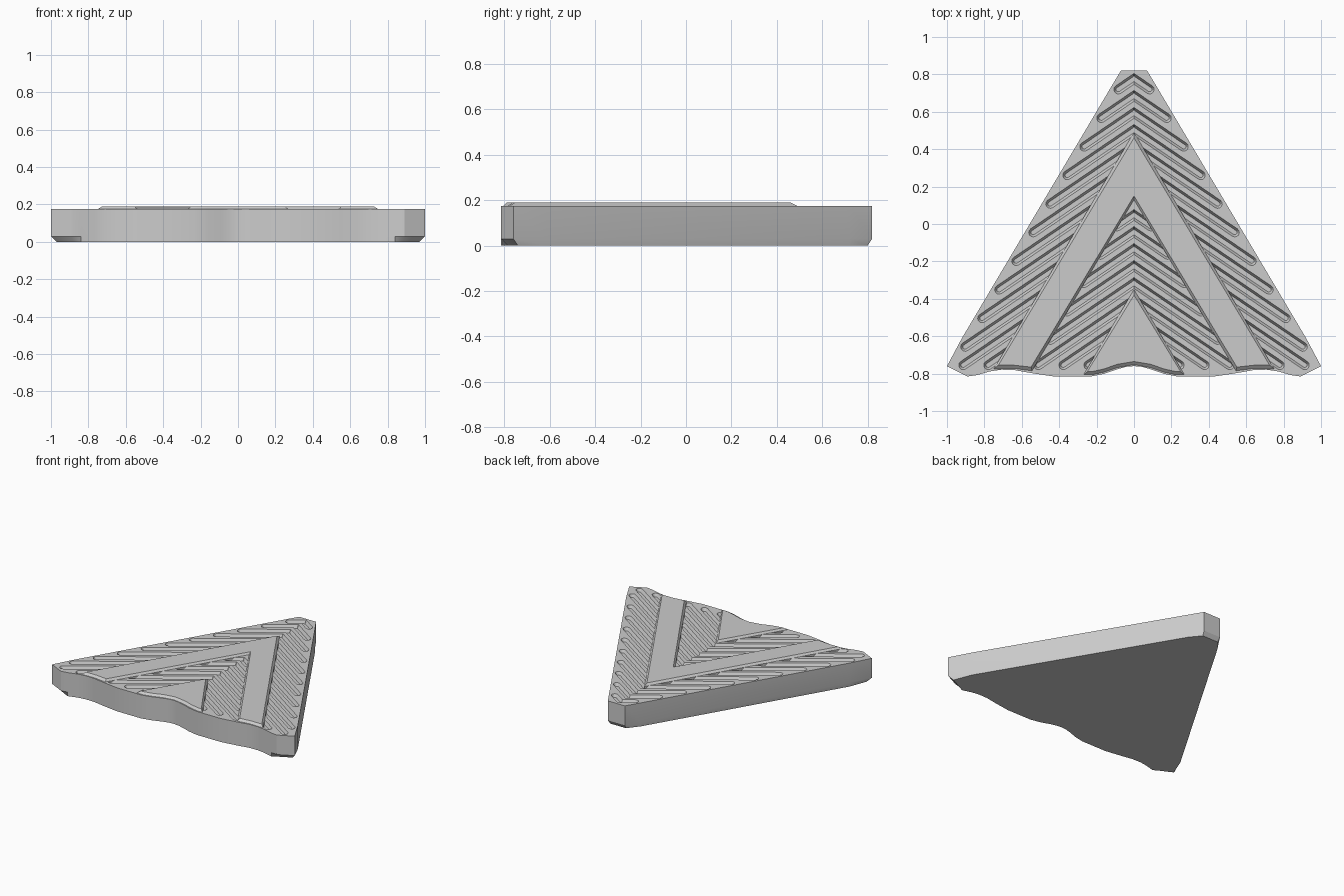
import bpy, bmesh, math

cube = bpy.data.objects.get("Cube")
if cube:
    bpy.data.objects.remove(cube, do_unlink=True)

GREY = (0.6, 0.6, 0.6, 1)
grey = bpy.data.materials.new("plain grey")
grey.use_nodes = True
grey.diffuse_color = GREY
grey.node_tree.nodes["Principled BSDF"].inputs["Base Color"].default_value = GREY

TOP = 0.175        # height of the body
RAISED = 0.19      # height of the raised panels
RIB = 0.68         # slope of the grooves
PITCH = 0.091      # vertical spacing of the grooves
DEPTH = 0.022


def loft(bm, loops):
    """Closed solid through loops of equal length."""
    rings = [[bm.verts.new(p) for p in loop] for loop in loops]
    bm.faces.new(rings[0][::-1])
    bm.faces.new(rings[-1])
    n = len(rings[0])
    for low, high in zip(rings, rings[1:]):
        for i in range(n):
            j = (i + 1) % n
            bm.faces.new((low[i], low[j], high[j], high[i]))


def finish(bm, name):
    bmesh.ops.recalc_face_normals(bm, faces=bm.faces)
    mesh = bpy.data.meshes.new(name)
    bm.to_mesh(mesh)
    bm.free()
    mesh.materials.append(grey)
    obj = bpy.data.objects.new(name, mesh)
    bpy.context.collection.objects.link(obj)
    return obj


def both_sides(half):
    """Mirror a half outline across x = 0."""
    return list(half) + [(-x, y) for x, y in reversed(half) if x > 0]


def at(outline, z):
    return [(x, y, z) for x, y in outline]


def select_only(obj):
    bpy.ops.object.select_all(action='DESELECT')
    obj.select_set(True)
    bpy.context.view_layer.objects.active = obj


# Body: triangular plate with a wavy front, corners chamfered underneath
back = [(0.07, 0.82), (0.13, 0.72), (0.92, -0.61)]
corner = [(1.0, -0.76), (0.89, -0.815)]
wave = [(0.84, -0.808), (0.77, -0.788), (0.71, -0.779), (0.64, -0.781),
        (0.55, -0.797), (0.43, -0.815), (0.23, -0.815), (0.16, -0.801),
        (0.09, -0.777), (0.04, -0.763), (0, -0.76)]
outline = both_sides(back + corner + wave)
base = both_sides([(0.065, 0.8)] + back[1:] + [(0.97, -0.74), (0.88, -0.785)] + wave)
bm = bmesh.new()
loft(bm, [at(base, 0), at(outline, 0.03), at(outline, TOP)])
body = finish(bm, "body")


def groove(bm, c, x0, x1):
    """Slanted trough along y = c - RIB * x, round at its outer end."""
    length = math.hypot(1, RIB)
    angle = -math.atan(RIB)
    loops = []
    for r, z in ((0.012, TOP - DEPTH), (0.024, TOP), (0.024, TOP + 0.05)):
        hv = r * length
        y0, y1 = c - RIB * x0, c - RIB * x1
        pts = [(x0, y0 + hv, z), (x0, y0 - hv, z)]
        for i in range(7):
            a = angle - math.pi / 2 + math.pi * i / 6
            pts.append((x1 + r * math.cos(a), y1 + r * math.sin(a), z))
        loops.append(pts)
    loft(bm, loops)


# Grooves of the outer and inner chevron bands
for side in (1, -1):
    bm = bmesh.new()
    for k in range(-1, 15):
        c = 0.685 - PITCH * k
        front = (c + 0.755) / RIB
        spans = [((0.475 - c) / 1.02 - 0.04, 0.86 - c)]
        if c < 0.1:
            spans.append(((-0.36 - c) / 1.02 - 0.04, (0.13 - c) / 1.02 + 0.01))
        for start, end in spans:
            start, end = max(start, -0.002), min(end, front)
            if end - start > 0.04:
                groove(bm, c, start, end)
    for v in bm.verts:
        v.co.x *= side
    cutter = finish(bm, "groove_cutter")
    cutter.hide_render = True
    select_only(body)
    mod = body.modifiers.new("grooves", 'BOOLEAN')
    mod.operation = 'DIFFERENCE'
    mod.solver = 'EXACT'
    mod.object = cutter
    bpy.ops.object.modifier_apply(modifier=mod.name)
    bpy.data.objects.remove(cutter, do_unlink=True)


def panel(name, low, high):
    """Raised smooth panel with sloping edges, set into the body."""
    low, high = both_sides(low), both_sides(high)
    bm = bmesh.new()
    loft(bm, [at(low, TOP - 0.04), at(low, TOP), at(high, RAISED)])
    return finish(bm, name)


# Smooth chevron between the two grooved bands
chevron = panel("raised_chevron",
                [(0, 0.49), (0.75, -0.775), (0.64, -0.772), (0.545, -0.785), (0, 0.13)],
                [(0, 0.46), (0.725, -0.755), (0.64, -0.755), (0.55, -0.765), (0, 0.15)])

# Smooth triangle at the front centre
triangle = panel("raised_triangle",
                 [(0, -0.35), (0.27, -0.806), (0.22, -0.805), (0.16, -0.792),
                  (0.09, -0.768), (0, -0.752)],
                 [(0, -0.38), (0.25, -0.79), (0.22, -0.788), (0.16, -0.775),
                  (0.09, -0.75), (0, -0.735)])

for obj in (body, chevron, triangle):
    select_only(obj)
    bpy.ops.object.shade_smooth_by_angle(angle=math.radians(25))
